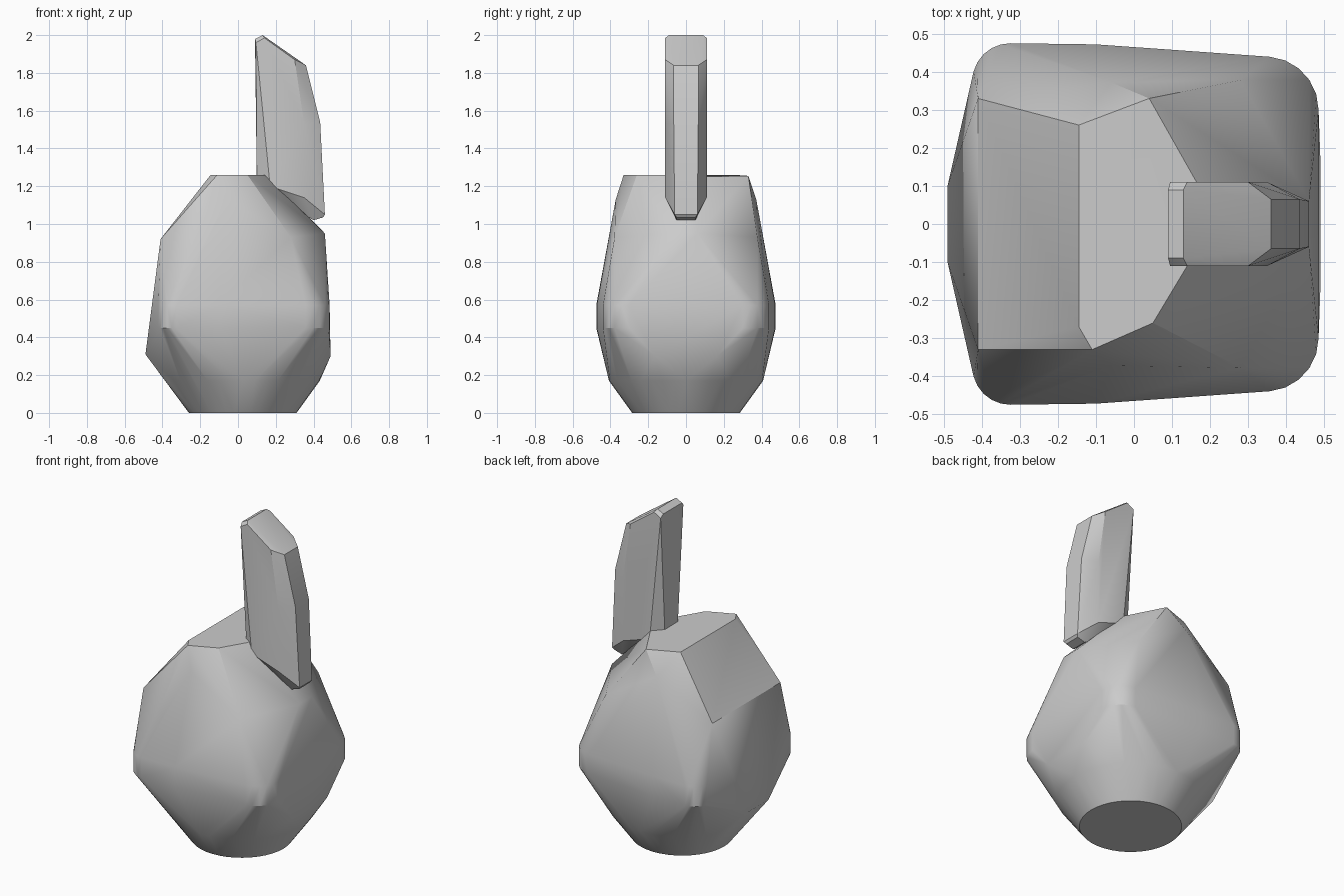
import bpy, bmesh, math

cube = bpy.data.objects.get("Cube")
if cube:
    bpy.data.objects.remove(cube, do_unlink=True)

grey = bpy.data.materials.new("stone_grey")
grey.use_nodes = True
shade = (0.6, 0.6, 0.6, 1)
grey.diffuse_color = shade
grey.node_tree.nodes["Principled BSDF"].inputs["Base Color"].default_value = shade


def ring(cx, radius, z, sides=40):
    """Circle of points lying flat at height z."""
    steps = [math.tau * i / sides for i in range(sides)]
    return [(cx + radius * math.cos(a), radius * math.sin(a), z) for a in steps]


def corner(cx, cy, radius, z, start, end, side, steps=5):
    """Rounded corner on the front (side -1) or back (side 1)."""
    angles = [math.radians(start + (end - start) * i / steps) for i in range(steps + 1)]
    return [(cx + radius * math.cos(a), side * (cy + radius * math.sin(a)), z) for a in angles]


def both(points):
    """Points mirrored from front to back."""
    return [(x, s * y, z) for x, y, z in points for s in (-1, 1)]


def faceted(name, points, angle):
    """Solid wrapped tightly around a set of corner points."""
    bm = bmesh.new()
    for p in points:
        bm.verts.new(p)
    bmesh.ops.convex_hull(bm, input=bm.verts)
    loose = [v for v in bm.verts if not v.link_faces]
    bmesh.ops.delete(bm, geom=loose, context='VERTS')
    bmesh.ops.dissolve_limit(bm, angle_limit=math.radians(2), verts=bm.verts, edges=bm.edges)
    bmesh.ops.recalc_face_normals(bm, faces=bm.faces)
    mesh = bpy.data.meshes.new(name)
    bm.to_mesh(mesh)
    bm.free()
    mesh.materials.append(grey)
    obj = bpy.data.objects.new(name, mesh)
    bpy.context.collection.objects.link(obj)
    bpy.ops.object.select_all(action='DESELECT')
    obj.select_set(True)
    bpy.context.view_layer.objects.active = obj
    bpy.ops.object.shade_smooth_by_angle(angle=math.radians(angle))
    return obj


# Body: round foot, rounded square belly, cut shoulders and a flat top
body = ring(0.025, 0.285, 0) + ring(0.025, 0.408, 0.17)
for side in (-1, 1):
    for z in (0.45, 0.57):
        body += corner(0.345, 0.30, 0.14, z, 0, 85, side)
        body += corner(-0.325, 0.375, 0.1, z, 90, 165, side)
body += both([(-0.49, 0.1, 0.31), (0.49, 0.165, 0.30), (-0.1, 0.472, 0.45), (-0.1, 0.472, 0.57)])
body += both([(-0.41, 0.33, 0.92), (0.28, 0.378, 0.93), (0.46, 0.06, 0.95), (-0.06, 0.372, 1.13)])
body += [(-0.145, -0.27, 1.26), (-0.11, -0.33, 1.26), (0.05, -0.26, 1.26), (0.14, -0.11, 1.26),
         (0.17, 0.1, 1.25), (0.04, 0.33, 1.255), (-0.145, 0.26, 1.26)]
faceted("body", body, 25)

# Fin: broad flat sides with a narrow chamfered rim
fin_sides = both([(0.095, 0.11, 1.96), (0.14, 0.11, 1.985), (0.30, 0.11, 1.87),
                  (0.35, 0.11, 1.53), (0.35, 0.11, 1.14), (0.17, 0.11, 1.2)])
fin_rim = both([(0.09, 0.09, 1.98), (0.13, 0.09, 2.0), (0.36, 0.065, 1.84), (0.435, 0.065, 1.54),
                (0.46, 0.06, 1.05), (0.45, 0.05, 1.035), (0.40, 0.05, 1.02), (0.10, 0.06, 1.2)])
faceted("fin", fin_sides + fin_rim, 25)
